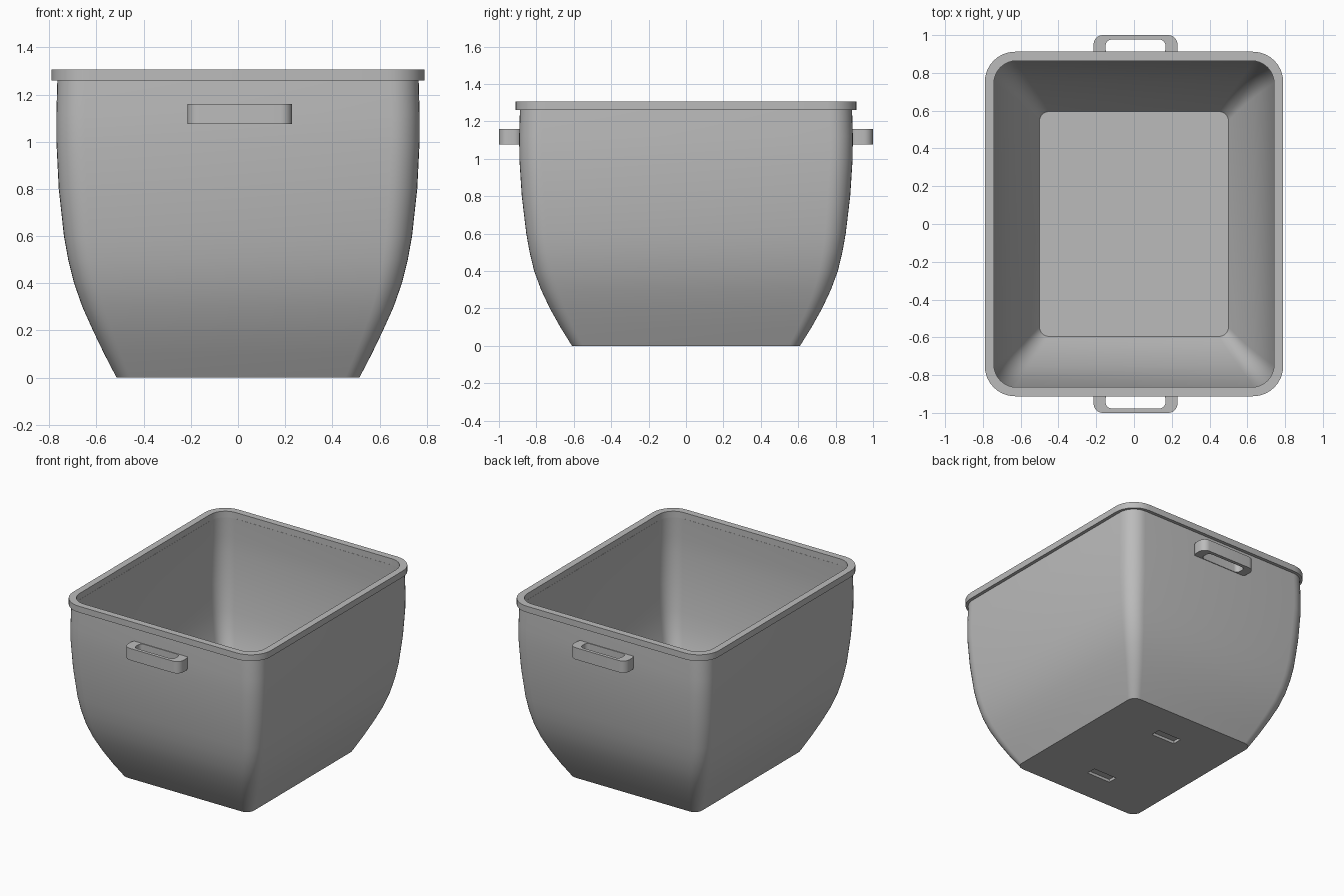
import bpy, bmesh, math

cube = bpy.data.objects.get("Cube")
if cube:
    bpy.data.objects.remove(cube)

grey = bpy.data.materials.new("plain grey")
grey.use_nodes = True
colour = (0.5, 0.5, 0.5, 1)
grey.diffuse_color = colour
grey.node_tree.nodes["Principled BSDF"].inputs["Base Color"].default_value = colour


def rounded_ring(bm, hx, hy, z, radius, steps=8):
    """Loop of vertices round a rounded rectangle."""
    verts = []
    for q, (sx, sy) in enumerate([(1, 1), (-1, 1), (-1, -1), (1, -1)]):
        for i in range(steps + 1):
            a = math.pi / 2 * (q + i / steps)
            verts.append(bm.verts.new((sx * (hx - radius) + radius * math.cos(a),
                                       sy * (hy - radius) + radius * math.sin(a), z)))
    return verts


def loft(name, sections, closed=False):
    """Skin the sections; closed joins the last to the first, else both ends are capped."""
    bm = bmesh.new()
    rings = [rounded_ring(bm, *s) for s in sections]
    n = len(rings[0])
    pairs = list(zip(rings, rings[1:]))
    if closed:
        pairs.append((rings[-1], rings[0]))
    else:
        bm.faces.new(rings[0])
        bm.faces.new(rings[-1])
    for a, b in pairs:
        for i in range(n):
            j = (i + 1) % n
            bm.faces.new((a[i], a[j], b[j], b[i]))
    bmesh.ops.recalc_face_normals(bm, faces=bm.faces)
    mesh = bpy.data.meshes.new(name)
    bm.to_mesh(mesh)
    bm.free()
    mesh.materials.append(grey)
    obj = bpy.data.objects.new(name, mesh)
    bpy.context.collection.objects.link(obj)
    return obj


def smooth(obj):
    bpy.ops.object.select_all(action='DESELECT')
    obj.select_set(True)
    bpy.context.view_layer.objects.active = obj
    bpy.ops.object.shade_smooth_by_angle(angle=math.radians(35))


# Bulging wall profile: half width, half depth, height, corner radius
wall = [(0.515, 0.61, 0, 0.06), (0.567, 0.672, 0.1, 0.07), (0.615, 0.728, 0.2, 0.08),
        (0.66, 0.775, 0.3, 0.09), (0.695, 0.812, 0.4, 0.1), (0.72, 0.836, 0.5, 0.105),
        (0.738, 0.854, 0.6, 0.11), (0.76, 0.878, 0.8, 0.12), (0.77, 0.891, 1.0, 0.12),
        (0.77, 0.892, 1.12, 0.12), (0.766, 0.888, 1.26, 0.12)]
thickness = 0.025
inside = [(x - thickness, y - thickness, z, r - 0.01) for x, y, z, r in wall[1:]]
floor = (0.5, 0.595, 0.03, 0.05)
tub = loft("tub", wall + inside[::-1] + [floor])

# Two shallow slots recessed into the underside
for side in (-1, 1):
    cutter = loft("slot_cutter", [(0.095, 0.035, -0.02, 0.002), (0.095, 0.035, 0.02, 0.002)])
    cutter.location.y = side * 0.335
    cutter.hide_render = True
    cut = tub.modifiers.new("slot", 'BOOLEAN')
    cut.object = cutter
    cut.solver = 'EXACT'
    bpy.context.view_layer.objects.active = tub
    bpy.ops.object.modifier_apply(modifier=cut.name)
    bpy.data.objects.remove(cutter)
smooth(tub)

# Flat band round the top edge
bottom, top = 1.26, 1.305
rim = loft("rim", [(0.79, 0.912, bottom, 0.16), (0.79, 0.912, top, 0.16),
                   (0.742, 0.864, top, 0.12), (0.742, 0.864, bottom, 0.12)], closed=True)
smooth(rim)

# Loop handles on the front and back, their roots sunk in the wall
for name, side in (("front_handle", -1), ("back_handle", 1)):
    low, high = 1.075, 1.16
    handle = loft(name, [(0.222, 0.064, low, 0.05), (0.222, 0.064, high, 0.05),
                         (0.158, 0.04, high, 0.03), (0.158, 0.04, low, 0.03)], closed=True)
    handle.location = (0.008, side * 0.936, 0)
    smooth(handle)
